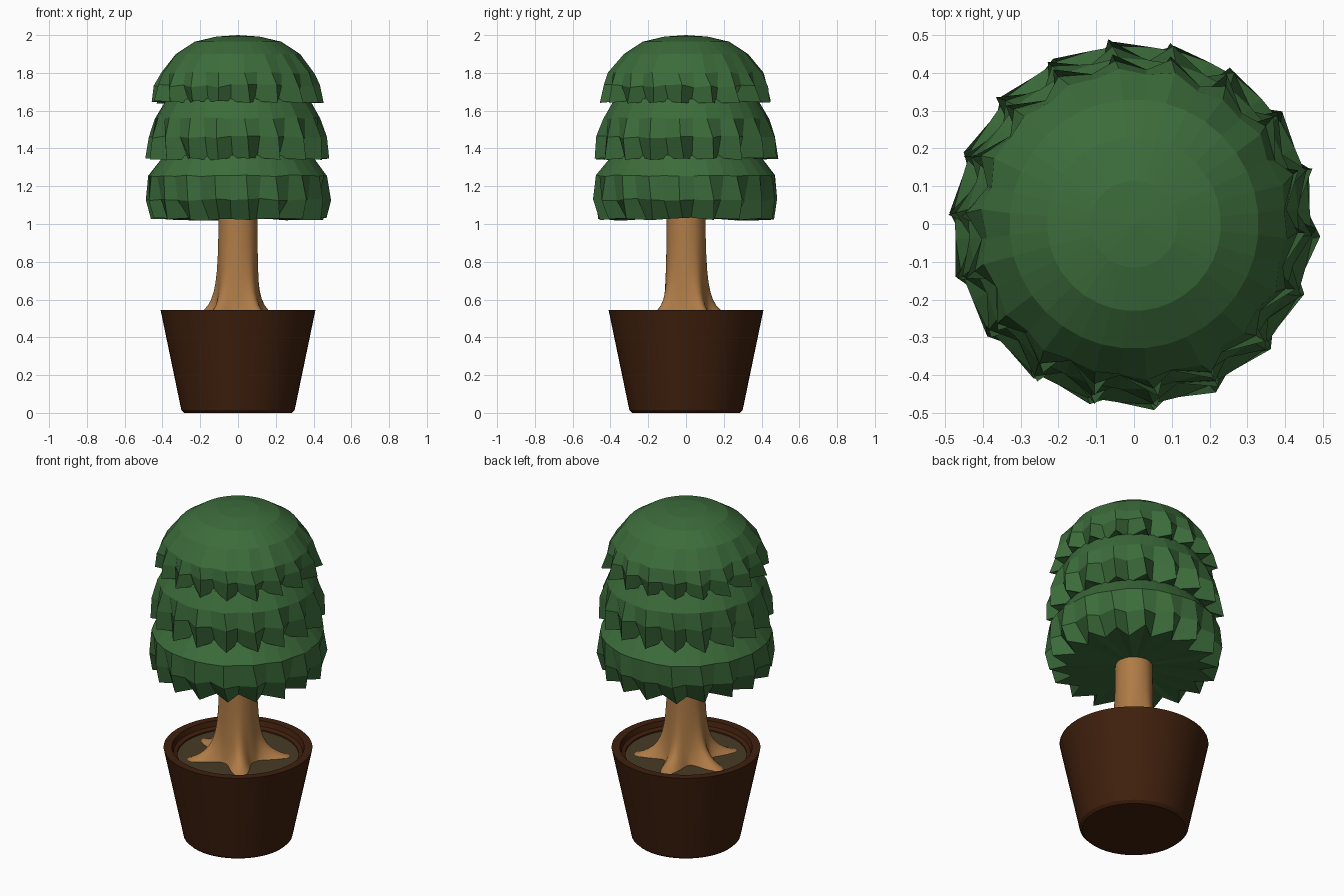
import bpy, bmesh, math, random

if "Cube" in bpy.data.objects:
    bpy.data.objects.remove(bpy.data.objects["Cube"])
random.seed(4)


def material(name, rgb):
    m = bpy.data.materials.new(name)
    m.diffuse_color = (*rgb, 1)
    m.use_nodes = True
    m.node_tree.nodes["Principled BSDF"].inputs["Base Color"].default_value = m.diffuse_color
    return m


GREEN = material("leaf green", (0.045, 0.150, 0.043))
BARK = material("bark tan", (0.43, 0.20, 0.062))
CLAY = material("dark clay brown", (0.050, 0.014, 0.004))
SOIL = material("soil", (0.065, 0.043, 0.020))


def ringed(name, rings, mat, start=None, end=None, smooth=None):
    """Skin a stack of vertex rings; start/end are optional centre points."""
    bm = bmesh.new()
    loops = [[bm.verts.new(p) for p in ring] for ring in rings]
    n = len(loops[0])
    for a, b in zip(loops, loops[1:]):
        for i in range(n):
            j = (i + 1) % n
            bm.faces.new((a[i], a[j], b[j], b[i]))
    for centre, loop in ((start, loops[0]), (end, loops[-1])):
        if centre is not None:
            c = bm.verts.new((0, 0, centre))
            for i in range(n):
                bm.faces.new((c, loop[i], loop[(i + 1) % n]))
    bmesh.ops.recalc_face_normals(bm, faces=bm.faces)
    me = bpy.data.meshes.new(name)
    bm.to_mesh(me)
    bm.free()
    me.materials.append(mat)
    ob = bpy.data.objects.new(name, me)
    bpy.context.collection.objects.link(ob)
    if smooth:
        bpy.ops.object.select_all(action='DESELECT')
        ob.select_set(True)
        bpy.context.view_layer.objects.active = ob
        bpy.ops.object.shade_smooth_by_angle(angle=math.radians(smooth))
    return ob


def circle(r, z, n):
    return [(r * math.cos(math.tau * i / n), r * math.sin(math.tau * i / n), z) for i in range(n)]


# Pot with chamfered foot and stepped inner rim
pot = [(0.285, 0), (0.30, 0.015), (0.41, 0.545), (0.365, 0.545), (0.355, 0.515), (0.335, 0.505), (0.33, 0.46)]
ringed("pot", [circle(r, z, 48) for r, z in pot], CLAY, start=0, end=0.46, smooth=25)

# Soil disc
ringed("soil", [circle(0.338, 0.47, 48), circle(0.335, 0.497, 48)], SOIL, start=0.47, end=0.497, smooth=30)

# Trunk flaring into five roots
ROOTS = [math.radians(a) for a in (32, 100, 168, 228, 308)]


def trunk_ring(z, n=80):
    h = max(z - 0.49, 0)
    base = 0.102 + 0.03 * math.exp(-h / 0.14)
    flare = 0.12 * math.exp(-h / 0.035) + 0.06 * math.exp(-h / 0.12)
    ring = []
    for i in range(n):
        t = math.tau * i / n
        lobe = sum(math.exp(-(math.remainder(t - a, math.tau) / 0.30) ** 2) for a in ROOTS)
        r = base + flare * lobe
        ring.append((r * math.cos(t), r * math.sin(t), z))
    return ring


heights = [0.47, 0.49, 0.50, 0.512, 0.525, 0.545, 0.57, 0.6, 0.64, 0.69, 0.75, 0.83, 0.93, 1.10]
ringed("trunk", [trunk_ring(z) for z in heights], BARK, end=1.10, smooth=60)

# Foliage tiers: smooth cap rings, then zigzag skirt rings
TEETH = 18


def leaf_ring(tip, notch, z, twist=0.0, jitter=0.0):
    ring = []
    for i in range(TEETH * 2):
        t = math.radians(-45) + math.pi * i / TEETH + (twist if i % 2 == 0 else 0)
        t += random.uniform(-2, 2) * jitter
        r = (notch if i % 2 else tip) + random.uniform(-1, 1) * jitter
        ring.append((r * math.cos(t), r * math.sin(t), z + random.uniform(-1, 1) * jitter))
    return ring


# each row: tip radius, notch radius, height, twist, jitter
TIERS = {
    "foliage_top": [(0.115, 0.115, 1.992, 0, 0), (0.23, 0.23, 1.965, 0, 0), (0.33, 0.33, 1.90, 0, 0),
                    (0.41, 0.395, 1.80, 0, 0.006), (0.44, 0.405, 1.73, 0.03, 0.008),
                    (0.46, 0.36, 1.645, 0.05, 0.008), (0.31, 0.31, 1.67, 0, 0)],
    "foliage_middle": [(0.30, 0.30, 1.70, 0, 0), (0.38, 0.38, 1.66, 0, 0), (0.44, 0.435, 1.56, 0, 0.004),
                       (0.475, 0.43, 1.46, 0.03, 0.008), (0.488, 0.38, 1.345, 0.05, 0.008),
                       (0.33, 0.33, 1.37, 0, 0)],
    "foliage_bottom": [(0.32, 0.32, 1.41, 0, 0), (0.395, 0.395, 1.36, 0, 0), (0.475, 0.47, 1.255, 0, 0.004),
                       (0.49, 0.45, 1.13, 0.03, 0.008), (0.468, 0.36, 1.026, 0.05, 0.008)],
}
for name, rows in TIERS.items():
    ringed(name, [leaf_ring(*row) for row in rows], GREEN,
           start=2.0 if name == "foliage_top" else None,
           end=1.04 if name == "foliage_bottom" else None)
